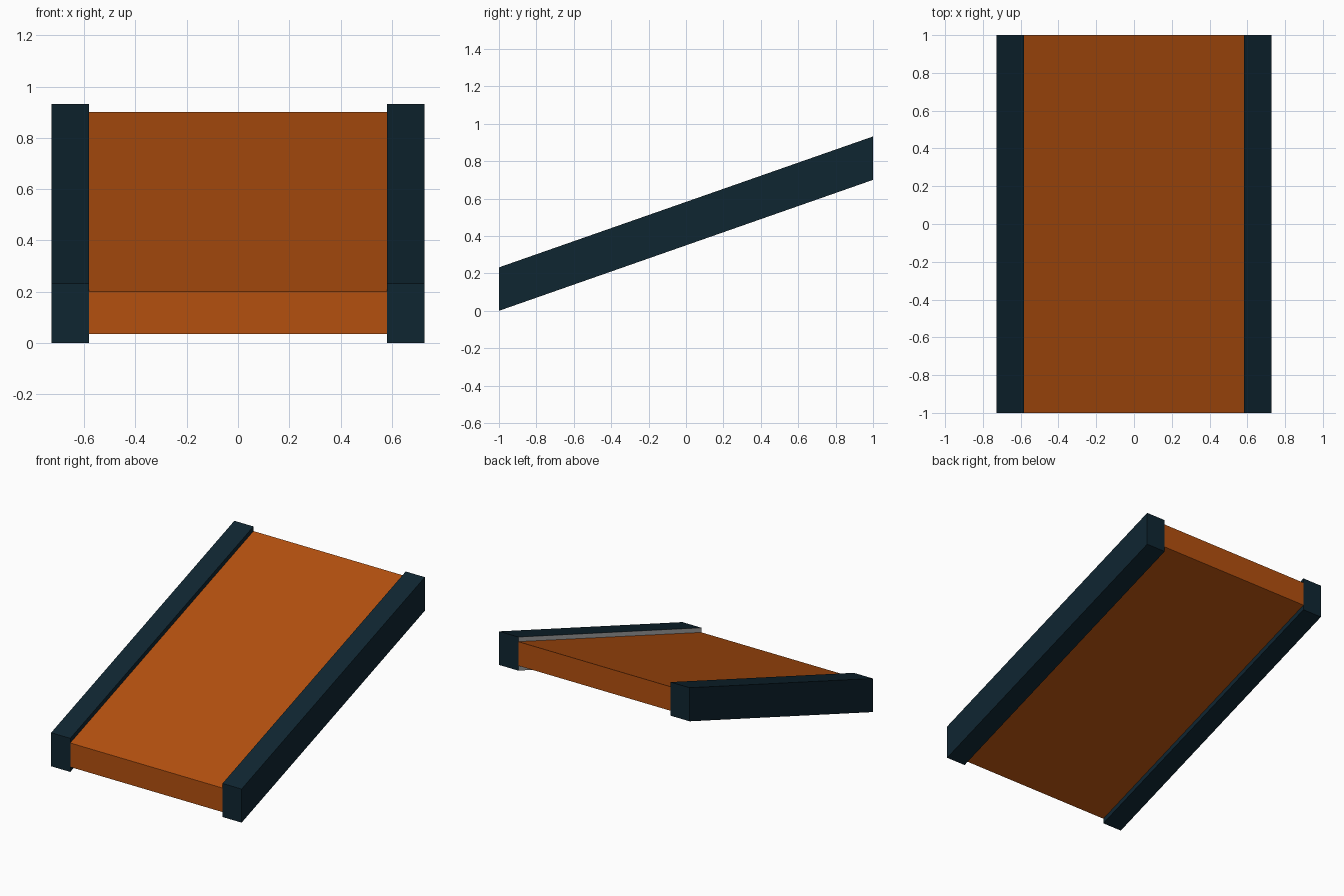
import bpy, bmesh

if "Cube" in bpy.data.objects:
    bpy.data.objects.remove(bpy.data.objects["Cube"])

RISE = 0.70          # height gained from front to back
INNER, OUTER = 0.582, 0.728


def material(name, rgb):
    m = bpy.data.materials.new(name)
    m.diffuse_color = (*rgb, 1.0)
    m.use_nodes = True
    m.node_tree.nodes["Principled BSDF"].inputs["Base Color"].default_value = m.diffuse_color
    return m


ORANGE = material("burnt orange", (0.456, 0.080, 0.0048))
NAVY = material("dark navy", (0.0048, 0.019, 0.031))
GREY = material("plain grey", (0.55, 0.55, 0.55))


def sloped_beam(name, x0, x1, z0, z1, mats):
    """Box sheared upwards along y, with vertical ends at y = -1 and 1."""
    bm = bmesh.new()
    bmesh.ops.create_cube(bm, size=2.0)
    for v in bm.verts:
        v.co.x = x1 if v.co.x > 0 else x0
        v.co.z = (z1 if v.co.z > 0 else z0) + RISE * (v.co.y + 1) / 2
    bm.normal_update()
    # a second material goes on the face looking towards -x
    if len(mats) > 1:
        for f in bm.faces:
            f.material_index = 1 if f.normal.x < -0.9 else 0
    mesh = bpy.data.meshes.new(name)
    bm.to_mesh(mesh)
    bm.free()
    for m in mats:
        mesh.materials.append(m)
    ob = bpy.data.objects.new(name, mesh)
    bpy.context.collection.objects.link(ob)
    return ob


# Ramp deck between the rails
sloped_beam("ramp_deck", -INNER, INNER, 0.034, 0.20, [ORANGE])

# Side rails; the right one has a grey inner face
sloped_beam("left_rail", -OUTER, -INNER, 0.0, 0.232, [NAVY])
sloped_beam("right_rail", INNER, OUTER, 0.0, 0.232, [NAVY, GREY])
